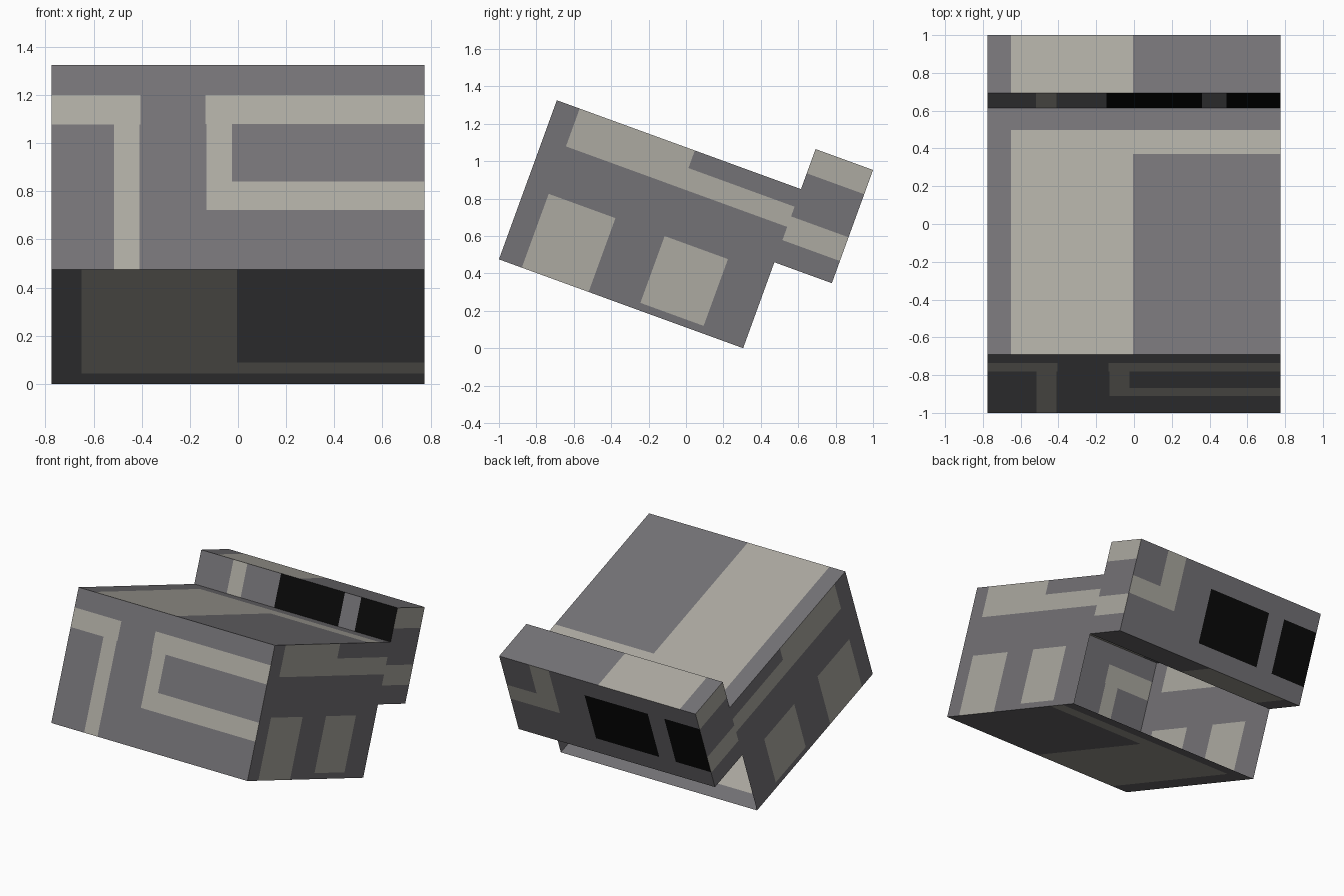
import bpy, bmesh, math
from mathutils import Vector

if "Cube" in bpy.data.objects:
    bpy.data.objects.remove(bpy.data.objects["Cube"])

TILT = math.radians(-20)
W = 0.775            # half width
L, H = 1.389, 0.905  # length and height of the main body
T0, T1 = 0.489, 1.133  # bottom and top of the rear box
END = 1.716          # rear end of the rear box
GREY, PALE, BLACK = 0, 1, 2


def material(name, rgb):
    m = bpy.data.materials.new(name)
    m.diffuse_color = (*rgb, 1)
    m.use_nodes = True
    m.node_tree.nodes["Principled BSDF"].inputs["Base Color"].default_value = m.diffuse_color
    return m


MATS = [material("dark_grey", (0.175, 0.170, 0.182)),
        material("pale_grey", (0.415, 0.400, 0.358)),
        material("window_black", (0.003, 0.003, 0.003))]


def panel(bm, axis, pos, a, b, patches, centre):
    """Flat wall at axis=pos, cut along the patch edges; the last matching patch colours a cell."""
    ca, cb = set(a), set(b)
    for a0, a1, b0, b1, _ in patches:
        ca |= {a0, a1}
        cb |= {b0, b1}
    ca, cb = sorted(ca), sorted(cb)

    def point(s, t):
        p = [s, t]
        p.insert(axis, pos)
        return Vector(p)

    verts = {(s, t): bm.verts.new(point(s, t)) for s in ca for t in cb}
    for s0, s1 in zip(ca, ca[1:]):
        for t0, t1 in zip(cb, cb[1:]):
            f = bm.faces.new([verts[s0, t0], verts[s1, t0], verts[s1, t1], verts[s0, t1]])
            ms, mt = (s0 + s1) / 2, (t0 + t1) / 2
            for p0, p1, q0, q1, mat in patches:
                if p0 < ms < p1 and q0 < mt < q1:
                    f.material_index = mat
            f.normal_update()
            if f.normal.dot(f.calc_center_median() - centre) < 0:
                f.normal_flip()


def build(name, panels, centre):
    bm = bmesh.new()
    for axis, pos, a, b, patches in panels:
        panel(bm, axis, pos, a, b, patches, Vector(centre))
    bmesh.ops.remove_doubles(bm, verts=bm.verts, dist=0.0001)
    me = bpy.data.meshes.new(name)
    bm.to_mesh(me)
    bm.free()
    for m in MATS:
        me.materials.append(m)
    ob = bpy.data.objects.new(name, me)
    bpy.context.collection.objects.link(ob)
    ob.location = (0, -1, L * math.sin(-TILT))
    ob.rotation_euler.x = TILT


X = (-W, W)

# Main body: tilted box with an open rear
front = [(-W, -0.405, 0.640, 0.771, PALE), (-0.515, -0.41, 0, 0.771, PALE),
         (-0.135, W, 0.643, 0.771, PALE), (-0.13, -0.025, 0.265, 0.771, PALE),
         (-0.13, W, 0.262, 0.388, PALE)]
deck = [(-0.65, -0.005, 0, 1.265, PALE), (-0.65, W, 1.13, 1.265, PALE)]
side = [(0.13, 0.51, 0, 0.42, PALE), (0.79, 1.15, 0.04, 0.42, PALE),
        (0.13, 0.785, 0.69, H, PALE), (0.785, L, 0.69, 0.805, PALE)]
build("main_body",
      [(1, 0, X, (0, H), front),
       (2, 0, X, (0, L), deck), (2, H, X, (0, L), deck),
       (0, -W, (0, L), (0, H), side), (0, W, (0, L), (0, H), side)],
      (0, L / 2, H / 2))

# Rear box: closed, with black windows front and back
stripe = [(-0.65, -0.005, L, END, PALE)]
bands = [(L, END, 0.615, 0.75, PALE), (L, END, 0.995, T1, PALE)]
box_front = [(-0.52, -0.41, T0, T1, PALE),
             (-0.145, 0.36, 0.75, T1, BLACK), (0.49, W, 0.75, T1, BLACK)]
box_back = [(0.385, 0.54, 0.757, T1, PALE), (0.385, W, 0.757, 0.88, PALE),
            (-0.366, 0.133, 0.62, 1.0, BLACK), (-W, -0.497, 0.62, 1.0, BLACK)]
build("rear_box",
      [(1, L, X, (T0, T1), box_front), (1, END, X, (T0, T1), box_back),
       (2, T0, X, (L, END), stripe), (2, T1, X, (L, END), stripe),
       (0, -W, (L, END), (T0, T1), bands), (0, W, (L, END), (T0, T1), bands)],
      (0, (L + END) / 2, (T0 + T1) / 2))
